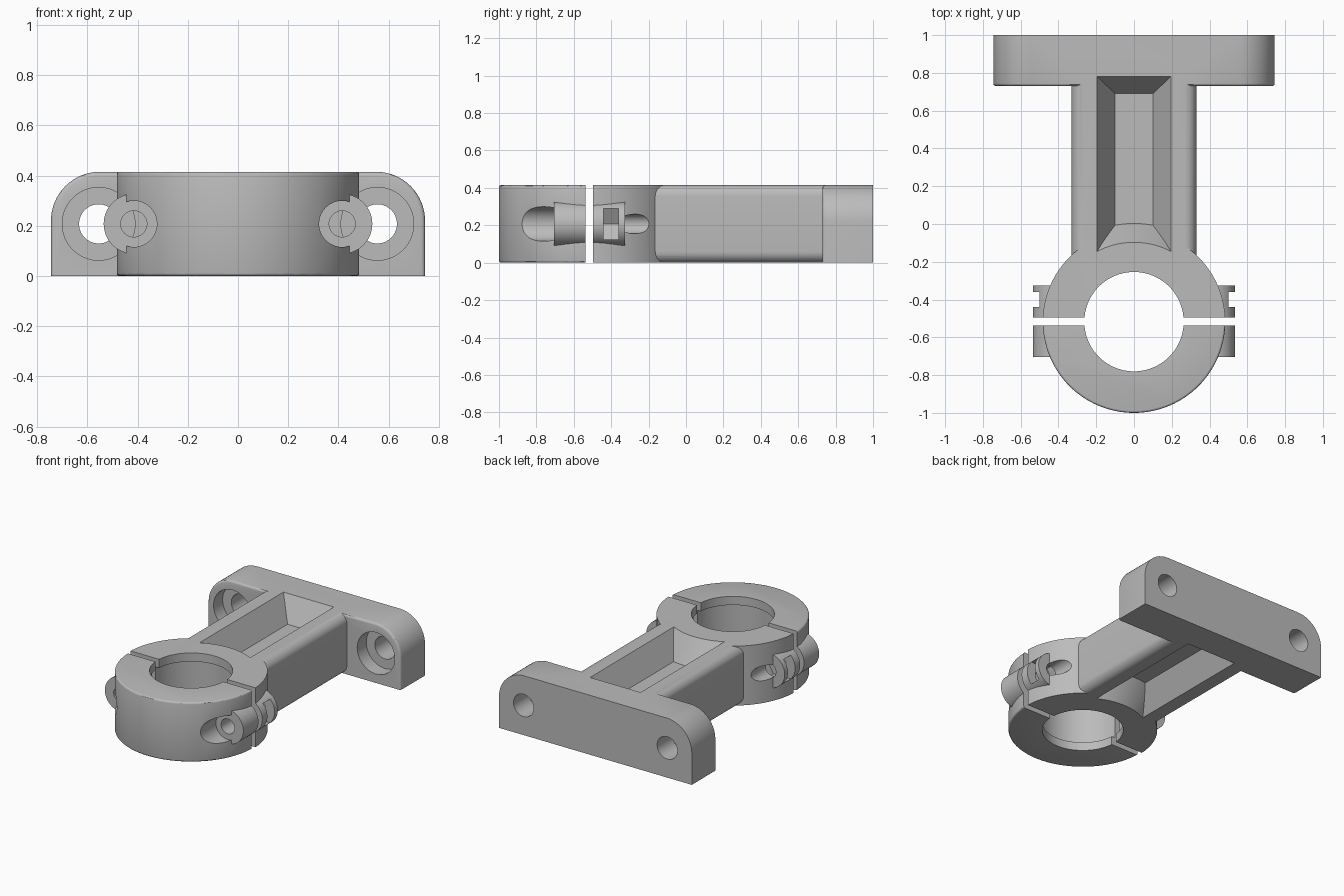
import bpy, bmesh, math
from mathutils import Matrix, Vector

cube = bpy.data.objects.get("Cube")
if cube:
    bpy.data.objects.remove(cube, do_unlink=True)

H = 0.415            # overall height
MID = H / 2
RING_Y = -0.517      # centre of the clamp ring
RING_R = 0.483
BOLT_X = 0.415
FLANGE_HOLE_X = 0.555

grey = bpy.data.materials.new("matte grey")
grey.use_nodes = True
grey.diffuse_color = (0.5, 0.5, 0.5, 1)
grey.node_tree.nodes["Principled BSDF"].inputs["Base Color"].default_value = (0.5, 0.5, 0.5, 1)


def finish(bm, name):
    bmesh.ops.recalc_face_normals(bm, faces=bm.faces)
    mesh = bpy.data.meshes.new(name)
    bm.to_mesh(mesh)
    bm.free()
    mesh.materials.append(grey)
    obj = bpy.data.objects.new(name, mesh)
    bpy.context.collection.objects.link(obj)
    return obj


def bevel(bm, edges, width, segments):
    bmesh.ops.bevel(bm, geom=edges, offset=width, segments=segments,
                    profile=0.5, affect='EDGES')


def box(name, lo, hi, round_along_y=0):
    bm = bmesh.new()
    lo, hi = Vector(lo), Vector(hi)
    bmesh.ops.create_cube(bm, size=1, matrix=Matrix.Translation((lo + hi) / 2)
                          @ Matrix.Diagonal((*(hi - lo), 1)))
    if round_along_y:
        long = [e for e in bm.edges
                if abs(e.verts[0].co.y - e.verts[1].co.y) > 1e-4]
        bevel(bm, long, round_along_y, 8)
    return finish(bm, name)


def disc(name, z0, z1, r0, r1=None, fillet=0):
    """Upright cylinder or cone about the ring axis."""
    bm = bmesh.new()
    bmesh.ops.create_cone(bm, cap_ends=True, segments=128, radius1=r0,
                          radius2=r0 if r1 is None else r1, depth=z1 - z0,
                          matrix=Matrix.Translation((0, RING_Y, (z0 + z1) / 2)))
    if fillet:
        rims = [e for e in bm.edges
                if abs(e.verts[0].co.z - e.verts[1].co.z) < 1e-4]
        bevel(bm, rims, fillet, 3)
    return finish(bm, name)


def rod(name, x, y0, y1, r, sides=64):
    """Cylinder lying along y at mid height."""
    bm = bmesh.new()
    bmesh.ops.create_cone(bm, cap_ends=True, segments=sides, radius1=r, radius2=r,
                          depth=y1 - y0,
                          matrix=Matrix.Translation((x, (y0 + y1) / 2, MID))
                          @ Matrix.Rotation(math.pi / 2, 4, 'X'))
    return finish(bm, name)


def extrude_y(name, points, y0, y1, front_fillet=0):
    """Extrude an xz profile from y0 to y1."""
    bm = bmesh.new()
    face = bm.faces.new([bm.verts.new((x, y0, z)) for x, z in points])
    front = list(face.edges)
    new = bmesh.ops.extrude_face_region(bm, geom=[face], use_keep_orig=True)["geom"]
    bmesh.ops.translate(bm, vec=(0, y1 - y0, 0),
                        verts=[v for v in new if isinstance(v, bmesh.types.BMVert)])
    bmesh.ops.recalc_face_normals(bm, faces=bm.faces)
    if front_fillet:
        bevel(bm, [e for e in front if max(v.co.z for v in e.verts) > MID + 0.01],
              front_fillet, 3)
    return finish(bm, name)


def combine(target, tool, operation):
    mod = target.modifiers.new("combine", 'BOOLEAN')
    mod.operation, mod.solver, mod.object = operation, 'EXACT', tool
    bpy.context.view_layer.update()
    graph = bpy.context.evaluated_depsgraph_get()
    mesh = bpy.data.meshes.new_from_object(target.evaluated_get(graph))
    target.modifiers.clear()
    target.data = mesh
    bpy.data.objects.remove(tool, do_unlink=True)


def add(target, tool):
    combine(target, tool, 'UNION')


def cut(target, tool):
    combine(target, tool, 'DIFFERENCE')


def pocket(top):
    """Drafted pocket whose near end follows a cone around the ring."""
    depth, over = 0.165, 0.03
    bm = bmesh.new()
    rows = []
    for t in (-over / depth, 1):
        x, y, z = 0.195 - 0.095 * t, 0.78 - 0.09 * t, H - depth * t
        if not top:
            z = H - z
        rows.append([bm.verts.new(p) for p in
                     ((-x, -0.3, z), (x, -0.3, z), (x, y, z), (-x, y, z))])
    a, b = rows
    bm.faces.new(a)
    bm.faces.new(b[::-1])
    for i in range(4):
        j = (i + 1) % 4
        bm.faces.new((a[i], b[i], b[j], a[j]))
    tool = finish(bm, "pocket_cutter")
    reach, slope = 0.06, 0.1 / depth
    r_out, r_in = 0.42 - reach * slope, 0.52 + reach * slope
    if top:
        cone = disc("cone", H - depth - reach, H + reach, r_in, r_out)
    else:
        cone = disc("cone", -reach, depth + reach, r_out, r_in)
    cut(tool, cone)
    return tool


def machine_clamp(part):
    """Bolt bosses, bore and bolt holes shared by both clamp halves."""
    for s in (-1, 1):
        add(part, rod("boss", s * BOLT_X, -0.705, -0.325, 0.12))
    cut(part, disc("bore", -0.1, H + 0.1, 0.263))
    cut(part, disc("groove", 0.06, H - 0.06, 0.29))
    for s in (-1, 1):
        cut(part, rod("head_recess", s * BOLT_X, -1.1, -0.705, 0.092))
        cut(part, rod("bolt_hole", s * BOLT_X, -0.9, -0.1, 0.052))


def shade(obj):
    bpy.ops.object.select_all(action='DESELECT')
    obj.select_set(True)
    bpy.context.view_layer.objects.active = obj
    bpy.ops.object.shade_smooth_by_angle(angle=math.radians(30))


# Front clamp cap
cap = disc("clamp_cap", 0, H, RING_R, fillet=0.012)
machine_clamp(cap)
cut(cap, box("gap", (-1, -0.538, -1), (1, 1, 1)))

# Mounting flange with rounded top corners
R, W = 0.195, 0.745
arc = [(W - R + R * math.cos(a), H - R + R * math.sin(a))
       for a in (math.pi / 2 * i / 16 for i in range(17))]
outline = [(-W, 0), (W, 0)] + arc + [(-x, z) for x, z in reversed(arc)]
bracket = extrude_y("bracket", outline, 0.73, 1.0, 0.015)

# Arm and rear half of the clamp ring
add(bracket, box("arm", (-0.33, -0.35, 0), (0.33, 0.85, H), 0.06))
add(bracket, disc("ring", 0, H, RING_R))
machine_clamp(bracket)
cut(bracket, box("gap", (-1, -2, -1), (1, -0.496, 1)))
for top in (True, False):
    cut(bracket, pocket(top))

# Flange screw holes and side-loaded hexagonal nut slots
for s in (-1, 1):
    cut(bracket, rod("screw_hole", s * FLANGE_HOLE_X, 0.6, 1.1, 0.078))
    cut(bracket, rod("screw_recess", s * FLANGE_HOLE_X, 0.6, 0.83, 0.145))
    h = 0.083
    side = h / math.sqrt(3)
    slot = [(s * (BOLT_X + x), MID + z) for x, z in
            ((-2 * side, 0), (-side, -h), (0.3, -h), (0.3, h), (-side, h))]
    cut(bracket, extrude_y("nut_slot", slot, -0.44, -0.36))

for obj in (cap, bracket):
    shade(obj)
